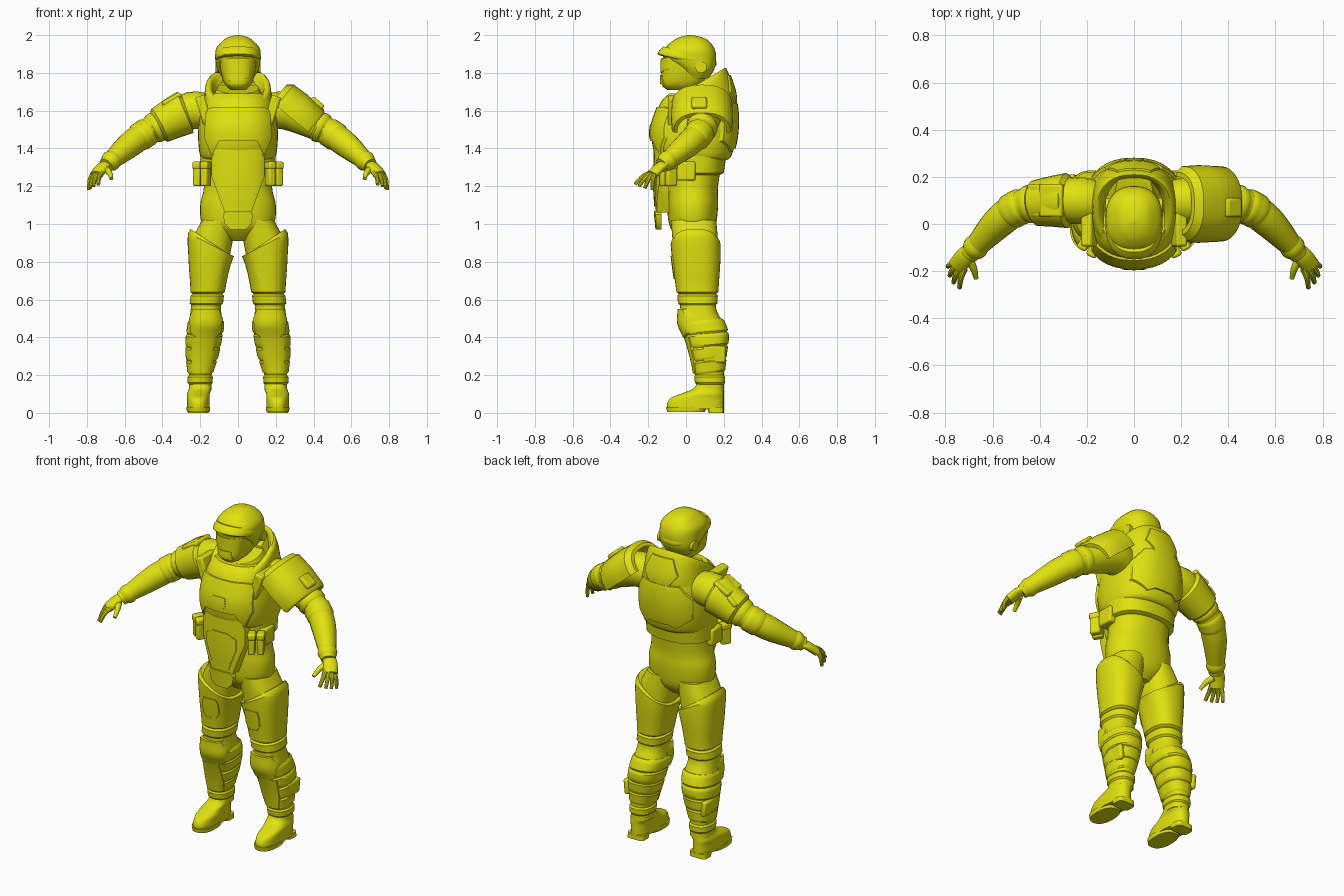
import bpy, bmesh
from math import sin, cos, pi, copysign
from mathutils import Vector

default_cube = bpy.data.objects.get("Cube")
if default_cube:
    bpy.data.objects.remove(default_cube, do_unlink=True)

suit_yellow = bpy.data.materials.new("suit_yellow")
suit_yellow.use_nodes = True
suit_yellow.diffuse_color = (0.75, 0.75, 0.005, 1)
shader = suit_yellow.node_tree.nodes["Principled BSDF"]
shader.inputs["Base Color"].default_value = suit_yellow.diffuse_color
parts = []


def finish(name, bm):
    bmesh.ops.recalc_face_normals(bm, faces=bm.faces)
    mesh = bpy.data.meshes.new(name)
    bm.to_mesh(mesh)
    bm.free()
    mesh.materials.append(suit_yellow)
    part = bpy.data.objects.new(name, mesh)
    bpy.context.collection.objects.link(part)
    parts.append(part)
    return part


def skin(name, rings):
    """Bridge point rings and cap both ends."""
    bm = bmesh.new()
    loops = [[bm.verts.new(point) for point in ring] for ring in rings]
    for low, high in zip(loops, loops[1:]):
        for i in range(len(low)):
            bm.faces.new((low[i - 1], low[i], high[i], high[i - 1]))
    bm.faces.new(loops[0])
    bm.faces.new(loops[-1])
    return finish(name, bm)


def curve(rows, size=7, steps=4):
    """Smooth profile through the rows, padded with zeros to the given size."""
    rows = [Vector(tuple(row) + (0,) * (size - len(row))) for row in rows]
    rows = [rows[0], *rows, rows[-1]]
    result = []
    for a, b, c, d in zip(rows, rows[1:], rows[2:], rows[3:]):
        for step in range(steps):
            t = step / steps
            slope_in, slope_out = (c - a) / 2, (d - b) / 2
            bend = 3 * (c - b) - 2 * slope_in - slope_out
            twist = 2 * (b - c) + slope_in + slope_out
            result.append(b + t * (slope_in + t * (bend + t * twist)))
    return result + [rows[-1]]


def path(*rows):
    return curve(rows, size=4)


def section(profile, start, end):
    """Part of a profile between two values of its first column."""
    def at(value):
        for a, b in zip(profile, profile[1:]):
            if a[0] <= value <= b[0]:
                return a.lerp(b, (value - a[0]) / (b[0] - a[0]))
    return [at(start), *(row.copy() for row in profile if start < row[0] < end), at(end)]


def swell(row, grow):
    outward = (0, 1, -1, 1, 0, 0, 0) if len(row) == 7 else (0, 0, 0, 1)
    return row + grow * Vector(outward)


def band(profile, start, end, grow, edge=0.01):
    """Profile for a raised band with bevelled ends."""
    whole = section(profile, start, end)
    raised = [swell(row, grow) for row in section(profile, start + edge, end - edge)]
    return [whole[0], *raised, whole[-1]]


def power(value, exponent):
    return copysign(abs(value) ** (2 / exponent), value)


def loft(name, profile, side=1, square=2.4, count=40):
    """Upright shape: height, half width, front, back, centre x, back tilt, side tilt."""
    rings = []
    for z, width, front, back, x, back_tilt, side_tilt in profile:
        ring = []
        for i in range(count):
            angle = 2 * pi * i / count
            across, along = power(cos(angle), square), power(sin(angle), square)
            ring.append((side * (x + width * across),
                         (front + back) / 2 + (back - front) / 2 * along,
                         z + back_tilt * along + side_tilt * across))
        rings.append(ring)
    return skin(name, rings)


def limb(name, profile, side=1, flat=1, count=20):
    """Tube along a path of x, y, z, radius."""
    rings = []
    for i, row in enumerate(profile):
        before, after = profile[max(i - 1, 0)], profile[min(i + 1, len(profile) - 1)]
        forward = (after - before).to_3d().normalized()
        across = forward.cross(Vector((0, 0, 1))).normalized()
        upward = across.cross(forward) * flat
        ring = []
        for j in range(count):
            angle = 2 * pi * j / count
            point = row.to_3d() + row[3] * (cos(angle) * across + sin(angle) * upward)
            ring.append((side * point.x, point.y, point.z))
        rings.append(ring)
    return skin(name, rings)


def box(name, location, size, rotation=(0, 0, 0)):
    bm = bmesh.new()
    bmesh.ops.create_cube(bm, size=1)
    bmesh.ops.scale(bm, vec=size, verts=bm.verts)
    part = finish(name, bm)
    part.location, part.rotation_euler = location, rotation
    bevel = part.modifiers.new("bevel", "BEVEL")
    bevel.width, bevel.segments = 0.01, 2


def panel(name, profile, half_outline, stop, grow, facing=-1, side=1, x=0):
    """Raised plate: a swollen loft trimmed by a symmetric outline."""
    plate = loft(name, [swell(row, grow) for row in profile], side)
    outline = half_outline + [(-across, z) for across, z in reversed(half_outline)]
    cutter = skin("cutter", [[(side * x + across, y, z) for across, z in outline]
                             for y in (facing, stop)])
    trim = plate.modifiers.new("trim", "BOOLEAN")
    trim.operation, trim.object, trim.solver = "INTERSECT", cutter, "EXACT"
    graph = bpy.context.evaluated_depsgraph_get()
    mesh = bpy.data.meshes.new_from_object(plate.evaluated_get(graph))
    plate.modifiers.clear()
    plate.data = mesh
    parts.remove(cutter)
    bpy.data.objects.remove(cutter, do_unlink=True)


# Head: face mask, helmet dome, brim, visor and neck
mask = curve([(1.71, .04, -.1, .04), (1.74, .07, -.13, .08), (1.8, .09, -.13, .12), (1.88, .1, -.13, .15)])
dome = curve([(1.77, .08, -.01, .12), (1.82, .11, -.04, .15), (1.88, .12, -.12, .16), (1.93, .115, -.11, .15),
              (1.97, .08, -.07, .12), (1.99, .05, -.03, .08), (2, .01, .01, .03)])
loft("face_mask", mask, square=2.8)
loft("helmet", dome)
loft("helmet_brim", curve([(1.86, .11, -.13, .15, 0, -.03), (1.87, .12, -.15, .16, 0, -.03),
                           (1.89, .12, -.14, .16, 0, -.03), (1.91, .11, -.12, .15, 0, -.03)]))
panel("visor", mask, [(.09, 1.87), (.08, 1.82), (.03, 1.8)], -.03, .006)
panel("mouth_guard", mask, [(.04, 1.79), (.05, 1.74)], -.05, .006)
loft("neck", curve([(1.58, .15, -.1, .18), (1.65, .14, -.09, .18, 0, .02), (1.72, .11, -.06, .15, 0, .03)]))

# Torso: body suit, waist armour, chest shell and raised plates
body = curve([(.91, .05, -.02, .1), (.95, .13, -.06, .14), (1, .19, -.09, .16), (1.1, .2, -.1, .17),
              (1.2, .18, -.1, .17), (1.4, .18, -.11, .2)])
chest = curve([(1.34, .18, -.14, .22), (1.36, .2, -.16, .24), (1.43, .21, -.18, .26), (1.51, .21, -.18, .27),
               (1.58, .2, -.16, .27), (1.65, .18, -.13, .26), (1.69, .15, -.09, .23)])
belly = curve([(.95, .17, -.15, .1), (1.2, .18, -.17, .1), (1.46, .18, -.17, .1)])
loft("body", body, square=2.2)
loft("waist_armor", band(body, 1.26, 1.38, .02))
loft("chest_shell", chest)
panel("breast_plate", chest, [(.12, 1.62), (.17, 1.61), (.18, 1.46), (.14, 1.36), (.1, 1.44)], 0, .01)
panel("chest_center_plate", chest, [(.04, 1.53), (.05, 1.49), (.03, 1.46)], 0, .014)
panel("back_plate", chest, [(.12, 1.64), (.18, 1.56), (.18, 1.44), (.1, 1.38), (.06, 1.4)], .1, .01, facing=1)
panel("belly_plate", belly, [(.1, 1.43), (.14, 1.35), (.14, 1.25), (.07, 1.06)], -.09, 0)
panel("belly_inset_plate", belly, [(.05, 1.31), (.1, 1.28), (.1, 1.22), (.05, 1.09)], -.1, .005)
panel("groin_plate", belly, [(.06, 1.07), (.08, 1.05), (.07, 1), (.04, .97)], -.13, .01)

# Collar: high at the back and hollow inside
collar = curve([(1.6, .19, -.13, .26), (1.66, .18, -.13, .26, 0, .03), (1.73, .17, -.1, .22, 0, .08),
                (1.73, .14, -.08, .2, 0, .08), (1.64, .12, -.06, .17)])
loft("collar", collar)
panel("collar_back_panel", collar[:9], [(.07, 1.79), (.11, 1.7), (.06, 1.63)], .1, .008, facing=1)

# Shared profiles of the legs, boots, arms and hands
leg = curve([(.12, .06, .06, .2, .2), (.2, .06, .05, .2, .2), (.3, .08, .03, .21, .19), (.4, .09, 0, .22, .18),
             (.47, .09, -.03, .2, .17), (.55, .08, -.03, .16, .17), (.65, .08, -.04, .16, .16),
             (.8, .1, -.06, .17, .15), (.9, .11, -.07, .17, .14), (1.02, .09, -.08, .16, .1)])
boot = curve([(.02, .06, -.1, .2, .21), (.05, .06, -.1, .2, .21), (.08, .06, -.08, .2, .21),
              (.1, .06, -.03, .2, .21), (.13, .06, .04, .2, .2), (.17, .06, .06, .2, .2)])
thigh_armor = band(leg, .63, .9, .012)
for i, row in enumerate(thigh_armor):
    row[6] = max(0, i / len(thigh_armor) - .4) / 7
arm = path((.15, .09, 1.59, .09), (.25, .1, 1.6, .1), (.4, .09, 1.53, .08), (.49, .07, 1.48, .07),
           (.56, .02, 1.43, .07), (.62, -.04, 1.38, .06), (.7, -.13, 1.31, .04))
palm = path((.69, -.11, 1.32, .035), (.72, -.14, 1.3, .04), (.75, -.18, 1.26, .04))
thumb = path((.7, -.15, 1.29, .02), (.68, -.19, 1.27, .015), (.67, -.23, 1.24, .01))
knuckles = Vector((.72, -.19, 1.27, .015)), Vector((.77, -.17, 1.26, .014))
tips = Vector((.74, -.27, 1.21, .01)), Vector((.79, -.18, 1.18, .009))

for side, word in ((1, "left"), (-1, "right")):
    # Leg with its armour
    loft(word + "_leg", leg, side)
    loft(word + "_thigh_armor", thigh_armor, side)
    panel(word + "_thigh_plate", leg, [(.04, .83), (.05, .8), (.05, .74), (.03, .71)], 0, .018, side=side, x=.14)
    loft(word + "_knee_band", band(leg, .57, .63, .01), side)
    panel(word + "_knee_cap", leg, [(.07, .55), (.09, .5), (.08, .42), (.05, .4)], .06, .016, side=side, x=.17)
    panel(word + "_shin_plate", leg, [(.06, .4), (.06, .28), (.05, .21)], .1, .012, side=side, x=.19)
    for i in range(4):
        strap = band(leg, .21 + .07 * i, .28 + .07 * i, .007)
        for row in strap:
            row[5] = .01
        loft(f"{word}_calf_band_{i + 1}", strap, side)
    box(word + "_calf_box", (side * .26, .15, .31), (.03, .12, .09), (0, side * .1, 0))
    loft(word + "_ankle_cuff", band(leg, .15, .2, .008), side)

    # Boot with a separate sole and heel
    loft(word + "_boot", boot, side)
    loft(word + "_boot_sole", curve([(.005, .06, -.1, .1, .21), (.03, .063, -.105, .11, .21)]), side)
    loft(word + "_boot_heel", curve([(0, .055, .12, .2, .21), (.03, .055, .11, .2, .21)]), side, square=4)

    # Belt pouches, side pack, shoulder strap and ear disc
    for label, x, y in (("inner", .17, -.11), ("outer", .21, -.08)):
        turn = (0, 0, side / 2)
        box(f"{word}_{label}_pouch", (side * x, y, 1.26), (.04, .06, .12), turn)
        box(f"{word}_{label}_pouch_flap", (side * x, y, 1.31), (.045, .065, .04), turn)
    box(word + "_side_pack", (side * .19, 0, 1.28), (.05, .1, .1))
    box(word + "_shoulder_strap", (side * .18, 0, 1.6), (.05, .19, .16), (0, side * .3, 0))
    limb(word + "_ear_disc", path((.1, .08, 1.83, .03), (.12, .08, 1.83, .03)), side)

    # Arm with its bands and guards
    limb(word + "_arm", arm, side)
    for label, start, end in (("upper_arm_band", .42, .46), ("elbow_guard", .47, .53), ("wrist_cuff", .66, .69)):
        limb(f"{word}_{label}", band(arm, start, end, .007), side)
    box(word + "_forearm_plate", (side * .59, -.05, 1.41), (.1, .03, .05), (0, side * .5, -side * .8))

    # Hand
    limb(word + "_palm", palm, side, flat=.6)
    limb(word + "_thumb", thumb, side)
    for i, label in enumerate(("index", "middle", "ring", "little")):
        spread = i / 3
        fan = Vector((.01, -.01, 0, 0)) * sin(pi * spread)
        knuckle, tip = knuckles[0].lerp(knuckles[1], spread), tips[0].lerp(tips[1], spread) + fan
        bend = (knuckle + tip) / 2 + Vector((.005, 0, .01, 0))
        limb(f"{word}_{label}_finger", path(knuckle, bend, tip), side, count=10)

# Left shoulder: large arched plate with a badge
outward, upward = Vector((.77, 0, -.64)), Vector((.64, 0, .77))
arch = [pi * i / 24 for i in range(25)]
rings = []
for reach, shrink in ((0, .03), (.03, .005), (.12, 0), (.235, .005), (.25, .015)):
    middle = Vector((.18, .085, 1.645)) + outward * reach
    ring = []
    for inset, angles in ((shrink, arch), (shrink + .02, arch[::-1])):
        for angle in angles:
            sideways = Vector((0, (.165 - inset) * power(cos(angle), 2.4), 0))
            ring.append(middle + sideways + upward * (.15 - inset) * power(sin(angle), 2.4))
    rings.append(ring)
skin("left_shoulder_plate", rings)
box("left_shoulder_badge", (.42, .07, 1.64), (.08, .08, .03), (0, .7, 0))

# Right shoulder: rounded pad with two plates
limb("right_shoulder_pad", band(arm, .27, .43, .02, edge=.015), -1)
box("right_shoulder_top_plate", (-.35, .1, 1.66), (.11, .14, .03), (0, -.5, 0))
box("right_shoulder_outer_plate", (-.42, .1, 1.6), (.07, .14, .03), (0, -.7, 0))

# Smooth shading with crisp plate edges
bpy.ops.object.select_all(action="DESELECT")
for part in parts:
    part.select_set(True)
bpy.context.view_layer.objects.active = parts[0]
bpy.ops.object.shade_smooth_by_angle(angle=.6)
